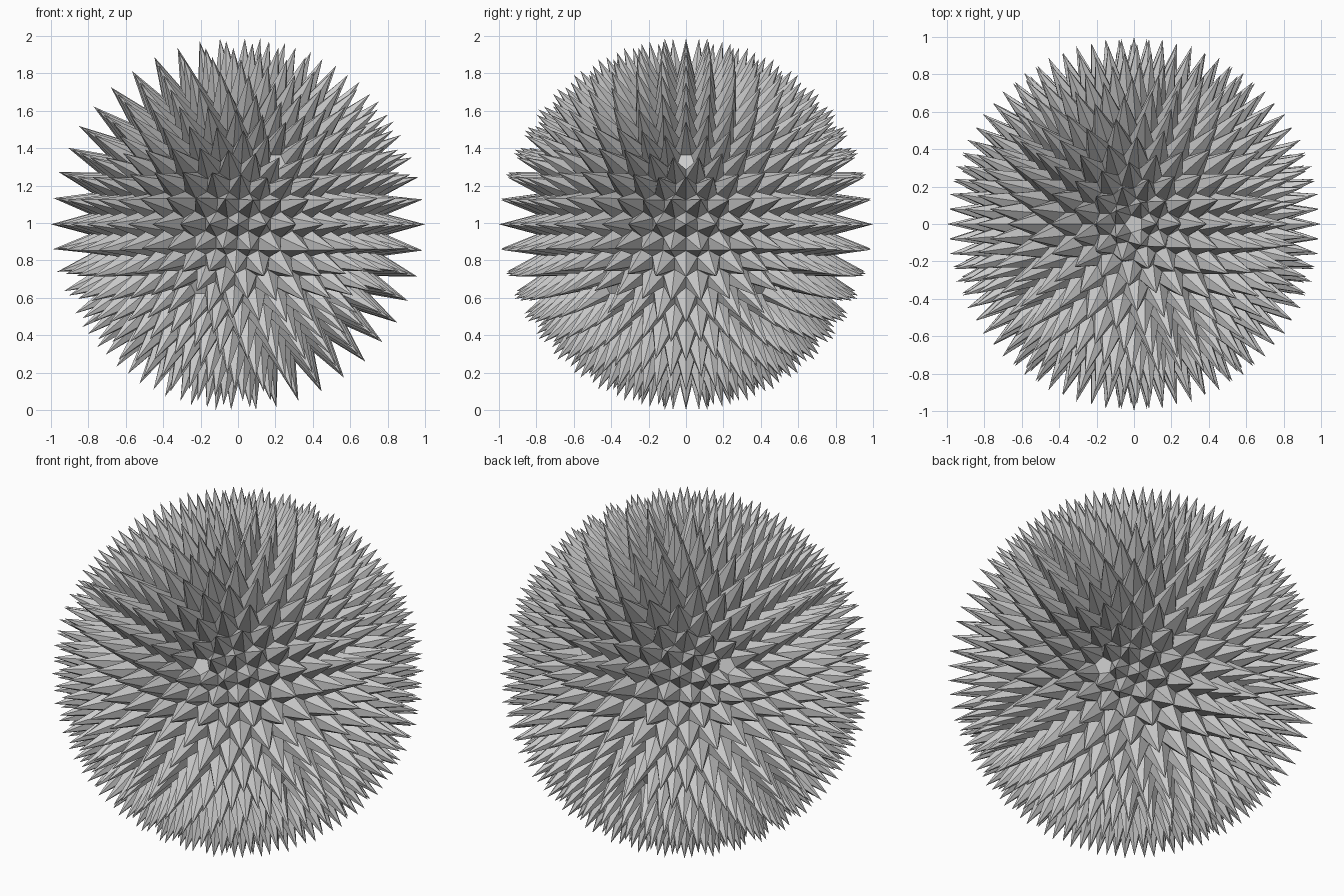
import bpy, bmesh, math
from mathutils import Vector

if "Cube" in bpy.data.objects:
    bpy.data.objects.remove(bpy.data.objects["Cube"])

FREQ = 8          # geodesic divisions along each icosahedron edge
TIP, BASE = 1.0, 0.75

# Icosahedron with one corner straight up
ico = bmesh.new()
bmesh.ops.create_icosphere(ico, subdivisions=1, radius=1.0)

# Even flat grid on each triangle, pushed out to the sphere
geo = bmesh.new()
for f in ico.faces:
    a, b, c = [v.co for v in f.verts]
    grid = {}
    for i in range(FREQ + 1):
        for j in range(FREQ + 1 - i):
            p = a + (b - a) * (i / FREQ) + (c - a) * (j / FREQ)
            grid[i, j] = geo.verts.new(p.normalized())
    for i in range(FREQ):
        for j in range(FREQ - i):
            geo.faces.new((grid[i, j], grid[i + 1, j], grid[i, j + 1]))
            if i + j < FREQ - 1:
                geo.faces.new((grid[i + 1, j], grid[i + 1, j + 1], grid[i, j + 1]))
bmesh.ops.remove_doubles(geo, verts=geo.verts[:], dist=0.001)
geo.faces.ensure_lookup_table()
geo.faces.index_update()

# Dual cells: hexagons become spikes, the twelve pentagons stay flat
bm = bmesh.new()
valley = [bm.verts.new(f.calc_center_median().normalized() * BASE) for f in geo.faces]
for v in geo.verts:
    n = v.co.normalized()
    u = n.orthogonal().normalized()
    w = n.cross(u)
    ring = [valley[f.index] for f in v.link_faces]
    ring.sort(key=lambda q: math.atan2(q.co.dot(w), q.co.dot(u)))
    if len(ring) == 5:
        bm.faces.new(ring)
    else:
        tip = bm.verts.new(n * TIP)
        for k in range(len(ring)):
            bm.faces.new((ring[k], ring[(k + 1) % len(ring)], tip))

# Rest the lowest tips on the ground
low = min(v.co.z for v in bm.verts)
bmesh.ops.translate(bm, verts=bm.verts[:], vec=Vector((0, 0, -low)))
bmesh.ops.recalc_face_normals(bm, faces=bm.faces[:])

mesh = bpy.data.meshes.new("spiky_ball")
bm.to_mesh(mesh)
obj = bpy.data.objects.new("spiky_ball", mesh)
bpy.context.collection.objects.link(obj)
for b in (ico, geo, bm):
    b.free()
